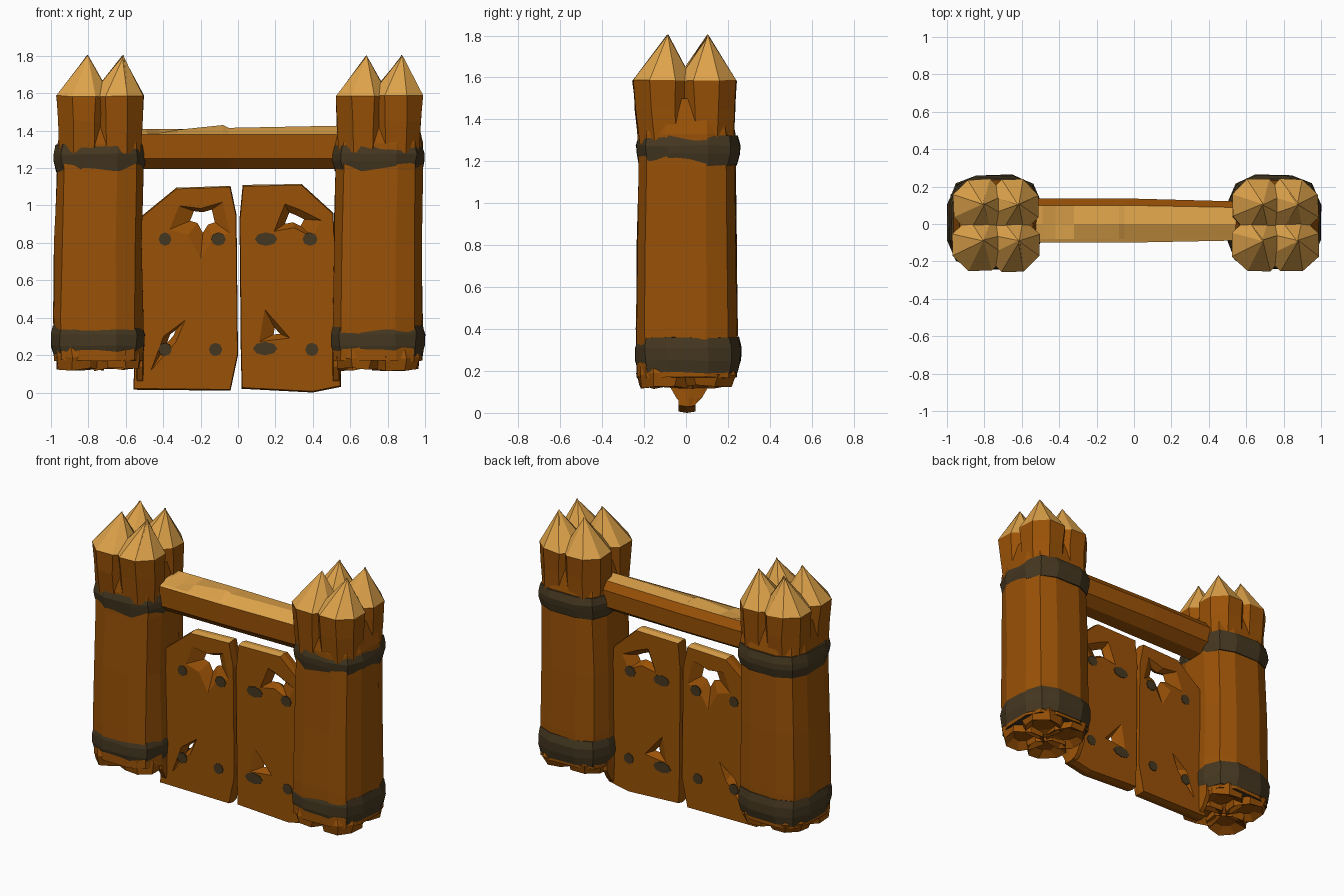
import bpy, bmesh, math, random
from mathutils import Vector

random.seed(4)
if "Cube" in bpy.data.objects:
    bpy.data.objects.remove(bpy.data.objects["Cube"], do_unlink=True)


def material(name, rgb):
    m = bpy.data.materials.new(name)
    m.use_nodes = True
    m.diffuse_color = (*rgb, 1)
    m.node_tree.nodes["Principled BSDF"].inputs["Base Color"].default_value = (*rgb, 1)
    return m


BARK = material("brown bark", (0.32, 0.083, 0.002))
CUT = material("pale cut wood", (0.74, 0.37, 0.07))
IRON = material("dark band", (0.06, 0.039, 0.015))


def loft(name, rings, mats, rule=None, jitter=0.0):
    """Skin equal-length rings of points and cap both ends."""
    bm = bmesh.new()
    rows = [[bm.verts.new(Vector(p) + Vector(
        [random.uniform(-jitter, jitter) for _ in range(3)])) for p in r] for r in rings]
    n = len(rows[0])
    for a, b in zip(rows, rows[1:]):
        for i in range(n):
            j = (i + 1) % n
            bm.faces.new((a[i], a[j], b[j], b[i]))
    bm.faces.new(rows[0])
    bm.faces.new(rows[-1])
    bmesh.ops.remove_doubles(bm, verts=bm.verts, dist=0.0005)
    bmesh.ops.recalc_face_normals(bm, faces=bm.faces)
    bm.normal_update()
    if rule:
        for f in bm.faces:
            f.material_index = rule(f)
    me = bpy.data.meshes.new(name)
    bm.to_mesh(me)
    bm.free()
    for m in mats:
        me.materials.append(m)
    ob = bpy.data.objects.new(name, me)
    bpy.context.collection.objects.link(ob)
    return ob


CORNERS = ((1, 1), (-1, 1), (-1, -1), (1, -1))


def bundle_ring(cx, cy, r, z, half=0.095):
    """Outline wrapped around four logs standing in a square."""
    pts = []
    for k, (sx, sy) in enumerate(CORNERS):
        for s in range(3):
            a = math.radians(90 * k + 45 * s)
            pts.append((cx + sx * half + r * math.cos(a), cy + sy * half + r * math.sin(a), z))
    return pts


def circle(cx, cy, r, z, n=8):
    return [(cx + r * math.cos(math.tau * (i + .5) / n),
             cy + r * math.sin(math.tau * (i + .5) / n), z) for i in range(n)]


# Towers: wrapped shaft, two bands, four sharpened logs
for side, cx, top_cx in (("right", -0.748, -0.737), ("left", 0.747, 0.755)):
    loft(side + "_tower_shaft", [bundle_ring(x, 0.003, r, z) for x, r, z in
         ((cx, 0.142, 0.17), (cx, 0.146, 0.4), (cx, 0.141, 0.8), (top_cx, 0.136, 1.18),
          (top_cx, 0.136, 1.33), (top_cx, 0.1, 1.5))],
         [BARK, IRON], lambda f: int(f.normal.z < -0.9), 0.004)
    for label, bx, z0, z1, r in (("lower", cx, 0.19, 0.36, 0.155),
                                 ("upper", top_cx - 0.004, 1.18, 1.325, 0.15)):
        prof = ((r - 0.014, z0), (r, z0 + 0.06), (r + 0.002, z1 - 0.05), (r - 0.011, z1))
        loft(f"{side}_{label}_band", [bundle_ring(bx, 0.01, w, z) for w, z in prof],
             [IRON], jitter=0.004)
    for i, (sx, sy) in enumerate(CORNERS):
        x, y = top_cx + sx * 0.088, sy * 0.097
        lean = min(sy, 0) * 0.014
        loft(f"{side}_tower_log_{i + 1}",
             [circle(x, y, 0.138, 1.28), circle(x, y + lean * 0.6, 0.147, 1.45),
              circle(x, y + lean, 0.154, 1.585),
              circle(top_cx + 0.027 + sx * 0.095, y + 0.008, 0.0001, 1.80)],
             [BARK, CUT], lambda f: int(f.calc_center_median().z > 1.6), 0.005)
        # ragged log foot
        x, y = cx + sx * 0.093, sy * 0.095
        loft(f"{side}_log_foot_{i + 1}",
             [circle(x, y, 0.07, 0.16), circle(x, y, 0.128, 0.125),
              circle(x, y, 0.143, 0.19), circle(x, y, 0.125, 0.24)],
             [BARK], jitter=0.011)

# Crossbeam with a chipped ridge and pale top
stations = ((-0.56, 1.40, 1.0), (-0.49, 1.41, 1.0), (-0.42, 1.385, 1.0), (-0.32, 1.405, 1.0),
            (-0.08, 1.43, 1.0), (-0.05, 1.415, 1.0), (0.56, 1.427, 0.88))
beam = []
for x, ridge, w in stations:
    beam.append([(x, y * w, z) for y, z in (
        (-0.1, 1.25), (-0.1, 1.38), (-0.08, 1.388), (0.0, ridge), (0.1, 1.41),
        (0.137, 1.36), (0.135, 1.25), (0.06, 1.2), (-0.04, 1.195))])
loft("crossbeam", beam, [BARK, CUT], lambda f: int(f.normal.z > 0.72))


# Door leaves
FRONT, MID, BACK = -0.036, 0.005, 0.046


def slab(name, outline, centre, faces, s_face, s_mid, rule=None):
    cx, cz = centre
    return loft(name, [[(cx + (x - cx) * s, y, cz + (z - cz) * s) for x, z in outline]
                       for y, s in zip(faces, (s_face, s_mid, s_face))], [BARK, CUT], rule)


def door(name, outline, centre):
    """Brown leaf whose sawn top edge is pale."""
    return slab(name, outline, centre, (FRONT, MID, BACK), 0.988, 1,
                lambda f: int(f.normal.z > 0.85))


def punch(leaf, outline, centre, neck):
    """Cut a splintered hole that narrows halfway through."""
    hole = slab("hole_cutter", outline, centre, (FRONT - 0.002, MID, BACK + 0.002), 1, neck)
    mod = leaf.modifiers.new("hole", 'BOOLEAN')
    mod.operation, mod.solver, mod.object = 'DIFFERENCE', 'EXACT', hole
    bpy.context.view_layer.objects.active = leaf
    bpy.ops.object.modifier_apply(modifier=mod.name)
    bpy.data.objects.remove(hole, do_unlink=True)


right_door = door("right_door", (
    (-0.56, 0.015), (-0.04, 0.01), (0.0, 0.2), (-0.008, 0.95),
    (-0.04, 1.105), (-0.33, 1.095), (-0.52, 0.94)), (-0.27, 0.55))
left_door = door("left_door", (
    (0.02, 0.02), (0.4, 0.0), (0.55, 0.03), (0.51, 0.96),
    (0.34, 1.115), (0.025, 1.11), (0.008, 0.93), (0.015, 0.2)), (0.27, 0.55))

punch(right_door, ((-0.37, 0.87), (-0.32, 1.0), (-0.2, 0.985), (-0.08, 1.02),
                   (-0.04, 0.85), (-0.13, 0.82), (-0.2, 0.71), (-0.27, 0.84)), (-0.18, 0.95), 0.4)
punch(right_door, ((-0.4, 0.3), (-0.28, 0.39), (-0.33, 0.27), (-0.47, 0.11)), (-0.35, 0.315), 0.25)
punch(left_door, ((0.19, 0.86), (0.25, 1.01), (0.33, 0.98), (0.45, 0.92),
                  (0.4, 0.83), (0.3, 0.88)), (0.29, 0.93), 0.4)
punch(left_door, ((0.14, 0.45), (0.28, 0.29), (0.11, 0.27)), (0.21, 0.32), 0.2)

# Wedge-shaped hinge feet between door and tower
for side, s in (("right", -1), ("left", 1)):
    loft(side + "_hinge_foot", [
        [(s * (0.53 + dx), 0.015 + dy * w, z) for dx, dy in
         ((-0.02, -1), (0.01, -1), (0.02, 0), (0.01, 1), (-0.02, 1), (-0.03, 0))]
        for w, z in ((0.02, 0.03), (0.06, 0.07), (0.1, 0.14), (0.1, 0.22))], [BARK])

# Dark studs on both door faces
studs = ((-0.39, 0.82, 0.034), (-0.105, 0.82, 0.04), (-0.39, 0.23, 0.036), (-0.12, 0.23, 0.036),
         (0.15, 0.82, 0.06), (0.385, 0.82, 0.04), (0.145, 0.235, 0.065), (0.395, 0.23, 0.036))
for i, (x, z, r) in enumerate(studs):
    for label, y in (("front", FRONT), ("back", BACK)):
        rings = [[(x + r * math.cos(math.tau * k / 8), y + d,
                   z + 0.036 * math.sin(math.tau * k / 8)) for k in range(8)]
                 for d in (-0.004, 0.004)]
        loft(f"{label}_stud_{i + 1}", rings, [IRON])
